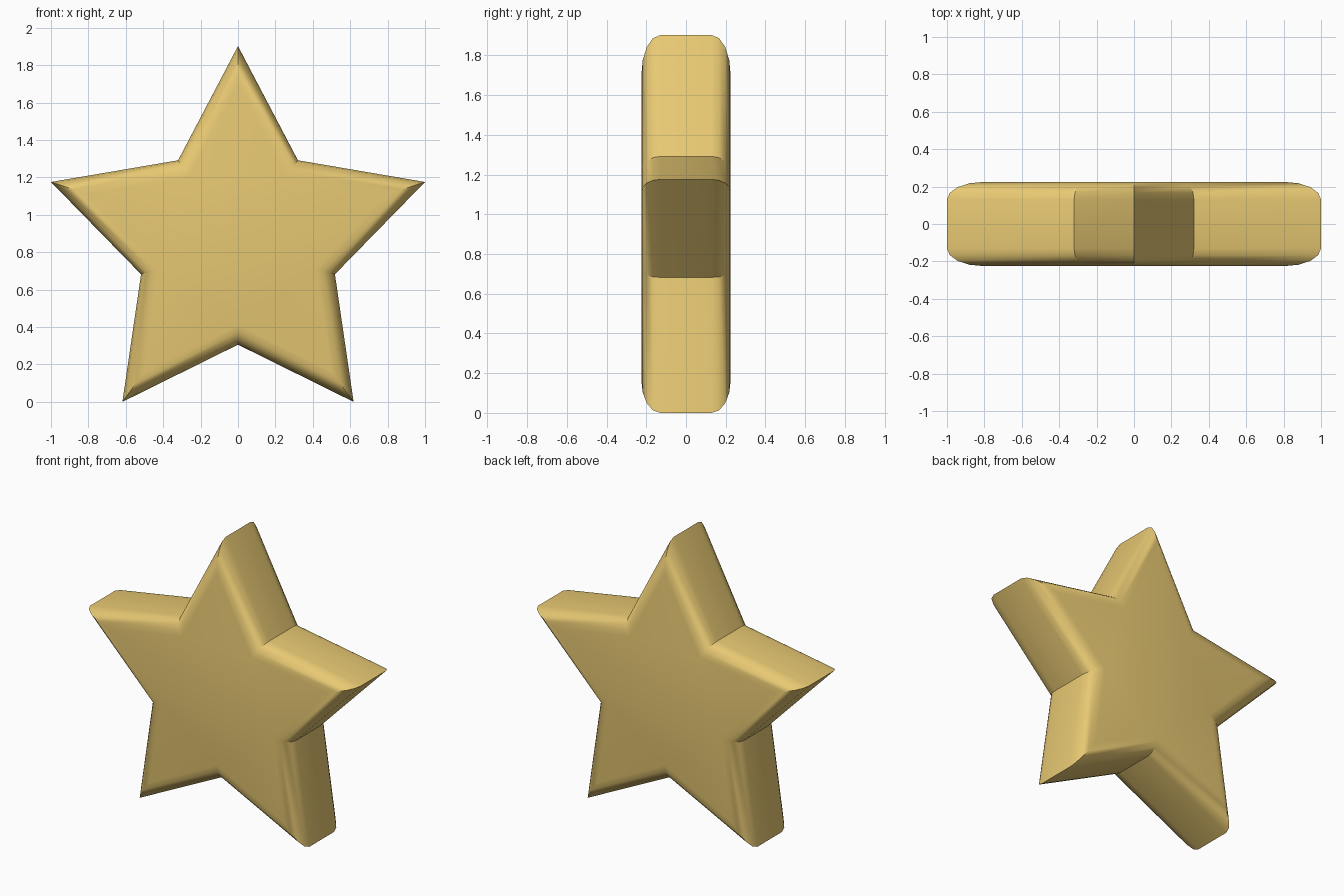
import bpy, bmesh
from math import sin, cos, pi, atan2, radians

if "Cube" in bpy.data.objects:
    bpy.data.objects.remove(bpy.data.objects["Cube"])

R_OUT, R_IN, CZ = 1.0515, 0.545, 0.8507   # tip radius, notch radius, centre height
HALF, W, SEG = 0.225, 0.095, 4            # half depth, edge rounding, segments

# half angles at the tips and the notches, for a true parallel offset
tip = atan2(R_IN * sin(pi / 5), R_OUT - R_IN * cos(pi / 5))
notch = tip + pi / 5


def star_ring(bm, y, inset):
    ring = []
    for i in range(10):
        r = R_OUT - inset / sin(tip) if i % 2 == 0 else R_IN - inset / sin(notch)
        a = i * pi / 5
        ring.append(bm.verts.new((r * sin(a), y, CZ + r * cos(a))))
    return ring


# quarter-round profile on the front, mirrored for the back
half = [(HALF - W + W * sin(t), W * (1 - cos(t)))
        for t in (k * pi / 2 / SEG for k in range(SEG + 1))]
profile = [(-y, d) for y, d in reversed(half)] + half

bm = bmesh.new()
rings = [star_ring(bm, y, d) for y, d in profile]
for a, b in zip(rings, rings[1:]):
    for i in range(10):
        j = (i + 1) % 10
        bm.faces.new((a[i], a[j], b[j], b[i]))
bm.faces.new(rings[0])
bm.faces.new(rings[-1])
bmesh.ops.recalc_face_normals(bm, faces=bm.faces)
mesh = bpy.data.meshes.new("star")
bm.to_mesh(mesh)
bm.free()

star = bpy.data.objects.new("star", mesh)
bpy.context.collection.objects.link(star)

# gold colour
gold = bpy.data.materials.new("gold")
gold.diffuse_color = (0.80, 0.58, 0.17, 1)
gold.use_nodes = True
gold.node_tree.nodes["Principled BSDF"].inputs["Base Color"].default_value = gold.diffuse_color
mesh.materials.append(gold)

# soft rounding, crisp tips and notches
bpy.context.view_layer.objects.active = star
star.select_set(True)
bpy.ops.object.shade_smooth_by_angle(angle=radians(30))
